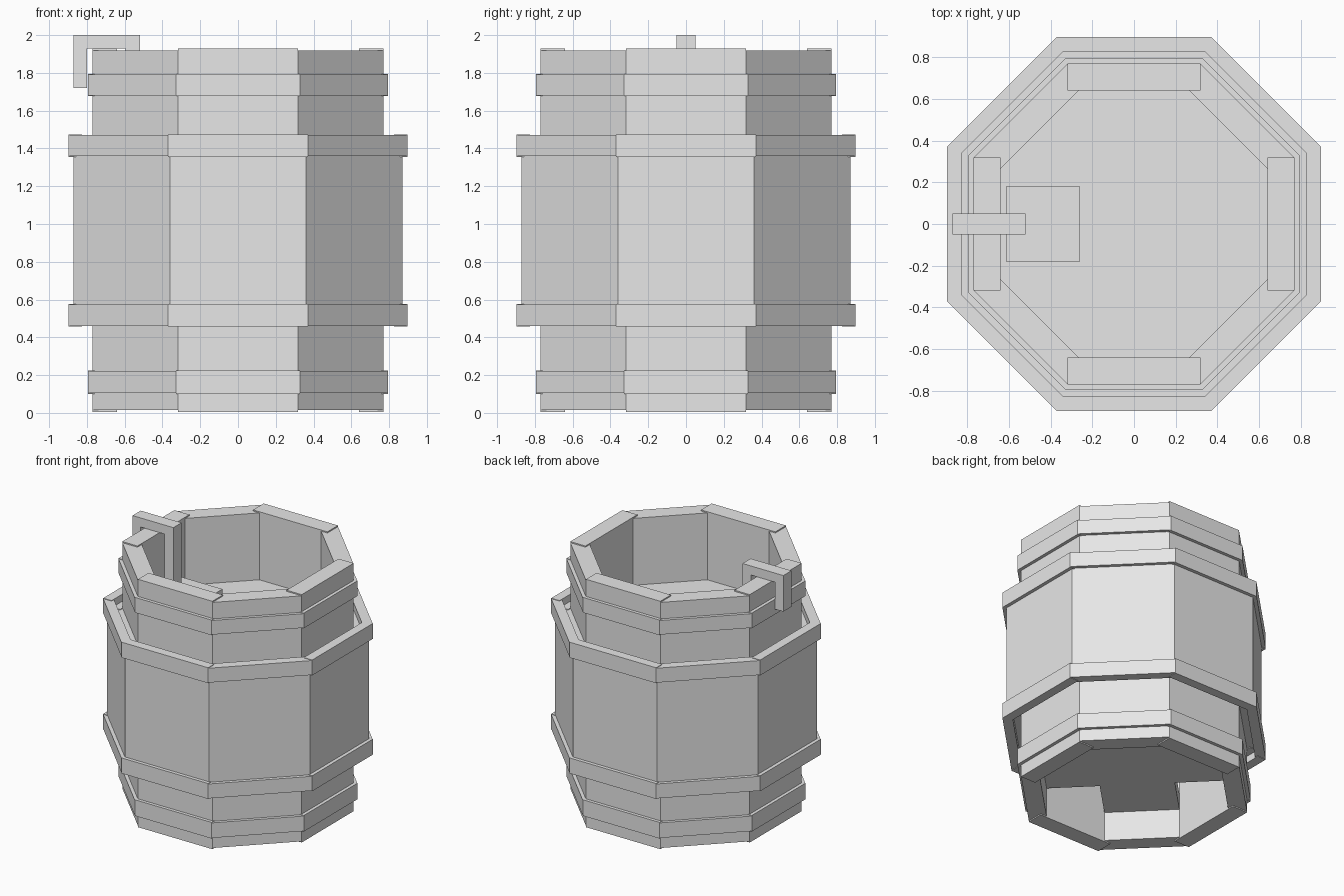
import bpy, bmesh, math
from mathutils import Matrix, Vector

if "Cube" in bpy.data.objects:
    bpy.data.objects.remove(bpy.data.objects["Cube"])

grey = bpy.data.materials.new("plain_grey")
grey.diffuse_color = (0.8, 0.8, 0.8, 1)
grey.use_nodes = True
grey.node_tree.nodes["Principled BSDF"].inputs["Base Color"].default_value = grey.diffuse_color
T = math.tan(math.pi / 8)


def add_box(bm, lo, hi, angle=0.0):
    """Box between two corners, turned about the vertical axis."""
    lo, hi = Vector(lo), Vector(hi)
    size = hi - lo
    m = (Matrix.Rotation(angle, 4, 'Z') @ Matrix.Translation((lo + hi) / 2)
         @ Matrix.Diagonal((size.x, size.y, size.z, 1)))
    bmesh.ops.create_cube(bm, size=1, matrix=m)


def finish(bm, name):
    me = bpy.data.meshes.new(name)
    bm.to_mesh(me)
    bm.free()
    me.materials.append(grey)
    ob = bpy.data.objects.new(name, me)
    bpy.context.collection.objects.link(ob)


def stave_ring(name, inner, outer, z0, z1, step):
    """Eight overlapping boards; the diagonal ones are slightly shorter."""
    bm = bmesh.new()
    w = outer * T
    for i in range(8):
        d = step * (i % 2)
        add_box(bm, (inner, -w, z0 + d), (outer, w, z1 - d), i * math.pi / 4)
    finish(bm, name)


# Barrel wall, belly and hoops
stave_ring("barrel_staves", 0.64, 0.77, 0.005, 1.928, 0.009)
stave_ring("belly_staves", 0.76, 0.87, 0.51, 1.42, 0.005)
for label, z0, z1 in (("lower", 0.10, 0.225), ("upper", 1.677, 1.795)):
    stave_ring(label + "_end_hoop", 0.72, 0.795, z0, z1, 0.004)
for label, z0, z1 in (("lower", 0.457, 0.577), ("upper", 1.355, 1.475)):
    stave_ring(label + "_belly_hoop", 0.825, 0.897, z0, z1, 0.004)

# Crossed planks under the barrel
bm = bmesh.new()
for a in (math.pi / 4, 3 * math.pi / 4):
    add_box(bm, (-0.66, -0.265, 0.24), (0.66, 0.265, 0.36), a)
finish(bm, "bottom_planks")

# Contents surface
bm = bmesh.new()
bmesh.ops.create_cone(bm, cap_ends=True, segments=8, radius1=0.72, radius2=0.72, depth=0.12,
                      matrix=Matrix.Translation((0, 0, 1.34)) @ Matrix.Rotation(math.pi / 8, 4, 'Z'))
finish(bm, "contents")

# Ladle hooked over the rim
bm = bmesh.new()
add_box(bm, (-0.614, -0.18, 1.25), (-0.26, 0.18, 1.505))
finish(bm, "ladle_cup")
bm = bmesh.new()
add_box(bm, (-0.87, -0.05, 1.93), (-0.52, 0.05, 2.0))
add_box(bm, (-0.87, -0.05, 1.72), (-0.80, 0.05, 1.93))
add_box(bm, (-0.595, -0.05, 1.45), (-0.52, 0.05, 1.93))
finish(bm, "ladle_handle")
